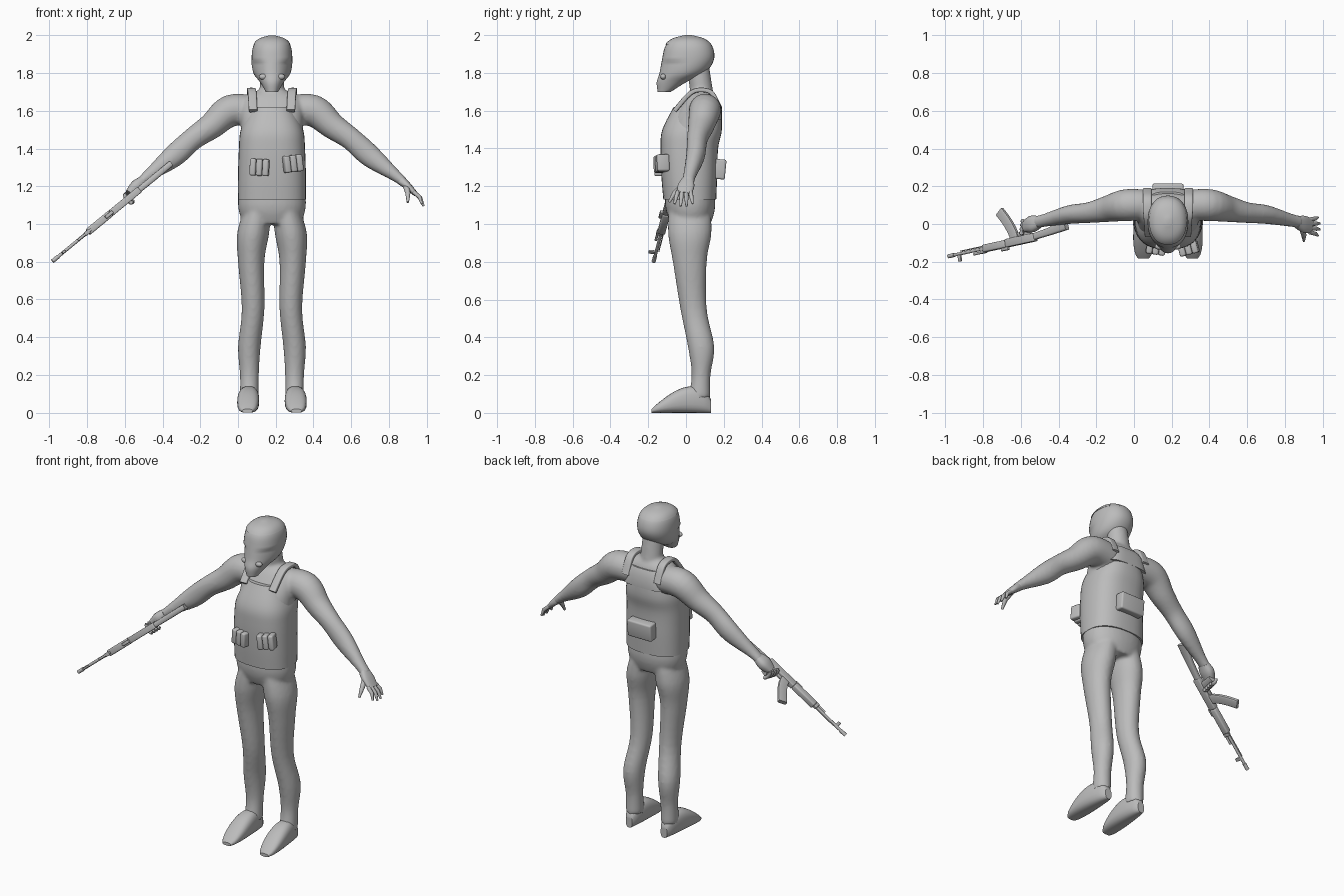
import bpy, bmesh, math
from mathutils import Vector, Matrix

if "Cube" in bpy.data.objects:
    bpy.data.objects.remove(bpy.data.objects["Cube"])

shade = (0.5, 0.5, 0.5, 1)
grey = bpy.data.materials.new("plain grey")
grey.use_nodes = True
grey.diffuse_color = shade
grey.node_tree.nodes["Principled BSDF"].inputs["Base Color"].default_value = shade

middle = 0.18                  # the figure stands to one side, the rifle reaches the other
X, Y, Z = Matrix.Identity(3)


def flow(keys, steps=5):
    """Smooth curve through key stations, each a tuple of numbers."""
    keys = [Vector(key) for key in keys]
    result = []
    for i in range(len(keys) - 1):
        start, end = keys[i], keys[i + 1]
        before, after = keys[max(i - 1, 0)], keys[min(i + 2, len(keys) - 1)]
        for step in range(steps):
            t = step / steps
            leave, arrive = (end - before) / 2, (after - start) / 2
            bend = (leave * (1 - t) - arrive * t) * t * (1 - t)
            ease = t * t * (3 - 2 * t)
            result.append(start.lerp(end, ease) + bend)
    return result + [keys[-1]]


def tube(bm, stations, side, axis=None, sides=24, power=2):
    """Closed loft through stations (x, y, z, radius along side, other radius)."""
    centres = [Vector(station[:3]) for station in stations]
    last = len(centres) - 1
    rings = []
    for i, centre in enumerate(centres):
        tangent = axis or (centres[min(i + 1, last)] - centres[max(i - 1, 0)]).normalized()
        u = (side - tangent * side.dot(tangent)).normalized() * stations[i][3]
        w = tangent.cross(u).normalized() * stations[i][4]
        ring = []
        for k in range(sides):
            angle = math.tau * k / sides
            c, s = [math.copysign(abs(value) ** (2 / power), value)
                    for value in (math.cos(angle), math.sin(angle))]
            ring.append(bm.verts.new(centre + u * c + w * s))
        rings.append(ring)
    faces = [bm.faces.new(rings[0][::-1]), bm.faces.new(rings[-1])]
    for ring, following in zip(rings, rings[1:]):
        for k in range(sides):
            faces.append(bm.faces.new((ring[k - 1], ring[k], following[k], following[k - 1])))
    bmesh.ops.recalc_face_normals(bm, faces=faces)


def stack(bm, levels, power=2.2):
    """Upright loft from levels (z, half width, front y, back y)."""
    stations = [(middle, (front + back) / 2, z, (back - front) / 2, width)
                for z, width, front, back in levels]
    tube(bm, stations, Y, Z, 36, power)


def finish(name, bm, angle=40):
    mesh = bpy.data.meshes.new(name)
    bm.to_mesh(mesh)
    bm.free()
    mesh.materials.append(grey)
    obj = bpy.data.objects.new(name, mesh)
    bpy.context.collection.objects.link(obj)
    bpy.ops.object.select_all(action="DESELECT")
    obj.select_set(True)
    bpy.context.view_layer.objects.active = obj
    bpy.ops.object.shade_smooth_by_angle(angle=math.radians(angle))
    return obj


def mirrored(stations):
    return [(2 * middle - station[0], *station[1:]) for station in stations]


def block(name, size, matrix, bevel=0.01):
    bm = bmesh.new()
    bmesh.ops.create_cube(bm, size=1, matrix=matrix @ Matrix.Diagonal((*size, 1)))
    bmesh.ops.bevel(bm, geom=bm.edges[:], offset=bevel, segments=3, profile=0.5, affect="EDGES")
    finish(name, bm)


# Body: torso, neck, arms and legs fused into one skin
bm = bmesh.new()
stack(bm, flow([(1, .15, -.08, .13), (1.1, .18, -.11, .155), (1.3, .165, -.1, .14),
                (1.5, .165, -.1, .165), (1.65, .16, -.02, .165), (1.71, .07, .03, .13)]))
tube(bm, [(middle, .09, 1.6, .07, .08), (middle, .08, 1.72, .06, .065),
          (middle, .06, 1.85, .06, .06)], Y)
arm = flow([(.27, .1, 1.6, .08, .08), (.4, .1, 1.6, .085, .085), (.5, .08, 1.52, .07, .07),
            (.6, .06, 1.45, .055, .06), (.7, .05, 1.36, .05, .06), (.83, .02, 1.26, .035, .033),
            (.88, .01, 1.22, .035, .025)])
leg = flow([(.06, .07, .08, .06, .05), (.06, .08, .2, .05, .05), (.06, .08, .35, .07, .06),
            (.08, .04, .55, .07, .06), (.07, .02, .8, .09, .07), (.08, .02, .95, .115, .085),
            (.11, .02, 1.1, .11, .07)])
for limb, axis in ((arm, None), (leg, Z)):
    tube(bm, limb, Y, axis)
    tube(bm, mirrored(limb), Y, axis)
body = finish("body", bm, 180)
fuse = body.modifiers.new("Fuse", "REMESH")
fuse.mode, fuse.voxel_size, fuse.use_smooth_shade = "VOXEL", 0.01, True
soften = body.modifiers.new("Soften", "SMOOTH")
soften.factor, soften.iterations = 0.5, 6

# Shoes: low at the toe, rounded at both ends, flat underneath
shoe = []
for i in range(17):
    t = .02 + .06 * i
    rounding = math.sin(math.pi * t) ** .3
    height = (.02 + .06 * (1 - t * t)) * rounding
    shoe.append((.06 - .01 * t, .14 - .33 * t, height, (.05 + .015 * t) * rounding, height))
for name, stations in (("right_shoe", shoe), ("left_shoe", mirrored(shoe))):
    bm = bmesh.new()
    tube(bm, stations, X, Y, power=2.6)
    finish(name, bm)

# Masked head with a jutting jaw, narrowed towards the nose
head = flow([(1.7, .04, -.15, -.08), (1.75, .07, -.155, 0), (1.8, .1, -.14, .1),
             (1.87, .108, -.127, .148), (1.94, .1, -.11, .14), (1.98, .07, -.07, .1),
             (2, .01, 0, .03)])
bm = bmesh.new()
stack(bm, head)
for vert in bm.verts:
    if vert.co.y < 0 and vert.co.z < 1.86:
        vert.co.x = middle + (vert.co.x - middle) * (1 + 1.6 * vert.co.y)
finish("head", bm, 60)

# Raised cap panel follows the crown
bm = bmesh.new()
stack(bm, [(z, width + .003, front - .006, back) for z, width, front, back in head if z > 1.95])
finish("cap_panel", bm, 60)
for name, sign in (("right_eye", -1), ("left_eye", 1)):
    bm = bmesh.new()
    place = Matrix.Translation((middle + sign * .045, -.12, 1.78))
    bmesh.ops.create_uvsphere(bm, u_segments=16, v_segments=10, radius=1,
                              matrix=place @ Matrix.Diagonal((.025, .016, .016, 1)))
    finish(name, bm)

# Vest with shoulder straps and a raised back
bm = bmesh.new()
stack(bm, flow([(1.13, .18, -.12, .16), (1.25, .18, -.13, .165), (1.4, .175, -.135, .17),
                (1.5, .165, -.125, .19), (1.62, .115, -.065, .185)]), 2.5)
finish("vest", bm)
bm = bmesh.new()
stack(bm, [(1.55, .14, .06, .19), (1.62, .12, .06, .19), (1.66, .1, .06, .17)], 3)
finish("vest_back_panel", bm)
path = flow([(.08, -.06, 1.6), (.075, .02, 1.69), (.07, .08, 1.71), (.07, .14, 1.69), (.07, .18, 1.6)])
strap = [(*point, .023, .012) for point in path]
for name, stations in (("right_strap", strap), ("left_strap", mirrored(strap))):
    bm = bmesh.new()
    tube(bm, stations, X, power=5)
    finish(name, bm)

# Pouches: three cells on each side of the front, one box behind
for name, x, z, tilt, turn in (("right_pouch", .115, 1.3, .05, -.15), ("left_pouch", .29, 1.32, -.12, .25)):
    place = (Matrix.Translation((x, -.13, z)) @ Matrix.Rotation(turn, 4, "Z")
             @ Matrix.Rotation(tilt, 4, "Y"))
    for cell, shift in (("outer", -1), ("middle", 0), ("inner", 1)):
        block(f"{name}_{cell}", (.033, .065, .09), place @ Matrix.Translation((shift * .034, 0, 0)))
block("back_pouch", (.165, .06, .105),
      Matrix.Translation((middle, .18, 1.29)) @ Matrix.Rotation(-.1, 4, "X"))

# Open left hand with fanned fingers
bm = bmesh.new()
tube(bm, flow([(.865, .01, 1.23, .033, .025), (.9, 0, 1.2, .044, .02), (.94, -.01, 1.16, .038, .013)]),
     Y, power=2.5)
for i in range(4):
    spread = i - 1.5
    root = Vector((.93, .022 * spread - .01, 1.17))
    tip = Vector((.985 - .005 * spread ** 2, .032 * spread - .013, 1.093 + .006 * spread ** 2))
    knuckle = root.lerp(tip, .5) + Vector((.01, 0, .005))
    tube(bm, [(*root, .012, .012), (*knuckle, .011, .011), (*tip, .006, .006)], Y, sides=10)
tube(bm, [(.89, -.02, 1.2, .017, .017), (.9, -.06, 1.165, .014, .013), (.9, -.09, 1.115, .006, .007)],
     X, sides=10)
finish("left_hand", bm, 70)

# Rifle frame: u runs from butt to muzzle, v points to the underside
along = Vector((-.762, -.165, -.628)).normalized()
down = (Y - along * Y.dot(along)).normalized()
axes = Matrix((along, down, along.cross(down))).transposed().to_4x4()
frame = Matrix.Translation((-.355, -.035, 1.32)) @ axes


def bar(name, start, end, top, bottom, thick, bevel=0.004):
    centre = Matrix.Translation(((start + end) / 2, (top + bottom) / 2, 0))
    block(name, (end - start, bottom - top, thick), frame @ centre, bevel)


def rifle_tube(name, stations, side, power=2):
    """Loft from stations (u, v, radius along side, other radius)."""
    bm = bmesh.new()
    tube(bm, [(*(frame @ Vector((u, v, 0))), *radii) for u, v, *radii in stations], side,
         sides=16, power=power)
    finish(name, bm)


rifle_tube("stock", [(0, .034, .031, .016), (.12, .015, .02, .016), (.24, .005, .017, .015)], down, 4)
rifle_tube("grip", [(.27, .02, .02, .013), (.247, .1, .018, .013)], along, 4)
curve = [i / 6 for i in range(7)]
rifle_tube("magazine", [(.36 + .08 * t ** 1.5, .02 + .155 * t, .027, .012) for t in curve], along, 6)
bar("receiver", .22, .42, -.02, .024, .036, .006)
bar("trigger_guard", .285, .34, .02, .045, .008, .002)
bar("handguard", .42, .58, -.02, .02, .038, .008)
bar("rear_sight", .41, .46, -.035, -.015, .018)
bar("sight_base", .57, .6, -.025, .012, .022)
bar("front_sight", .74, .76, -.04, 0, .012, .002)
for name, start, end, v, radius in (("barrel", .56, .81, 0, .0085), ("gas_tube", .56, .65, -.018, .007),
                                    ("muzzle", .785, .825, 0, .011), ("cleaning_rod", .57, .74, .013, .003)):
    rifle_tube(name, [(start, v, radius, radius), (end, v, radius, radius)], down)

# Right fist with fingers curled round the grip
bm = bmesh.new()
tube(bm, flow([(-.505, .01, 1.23, .033, .025), (-.54, 0, 1.2, .044, .032), (-.575, -.015, 1.16, .03, .024)]),
     Y, power=2.5)
for i in range(4):
    finger = []
    for step in range(6):
        angle = math.pi * step / 5
        spot = Vector((.287 - .007 * i + .012 * math.sin(angle), .036 + .02 * i, .03 * math.cos(angle)))
        finger.append((*(frame @ spot), .011, .011))
    tube(bm, finger, down, sides=10)
finish("right_hand", bm, 70)
